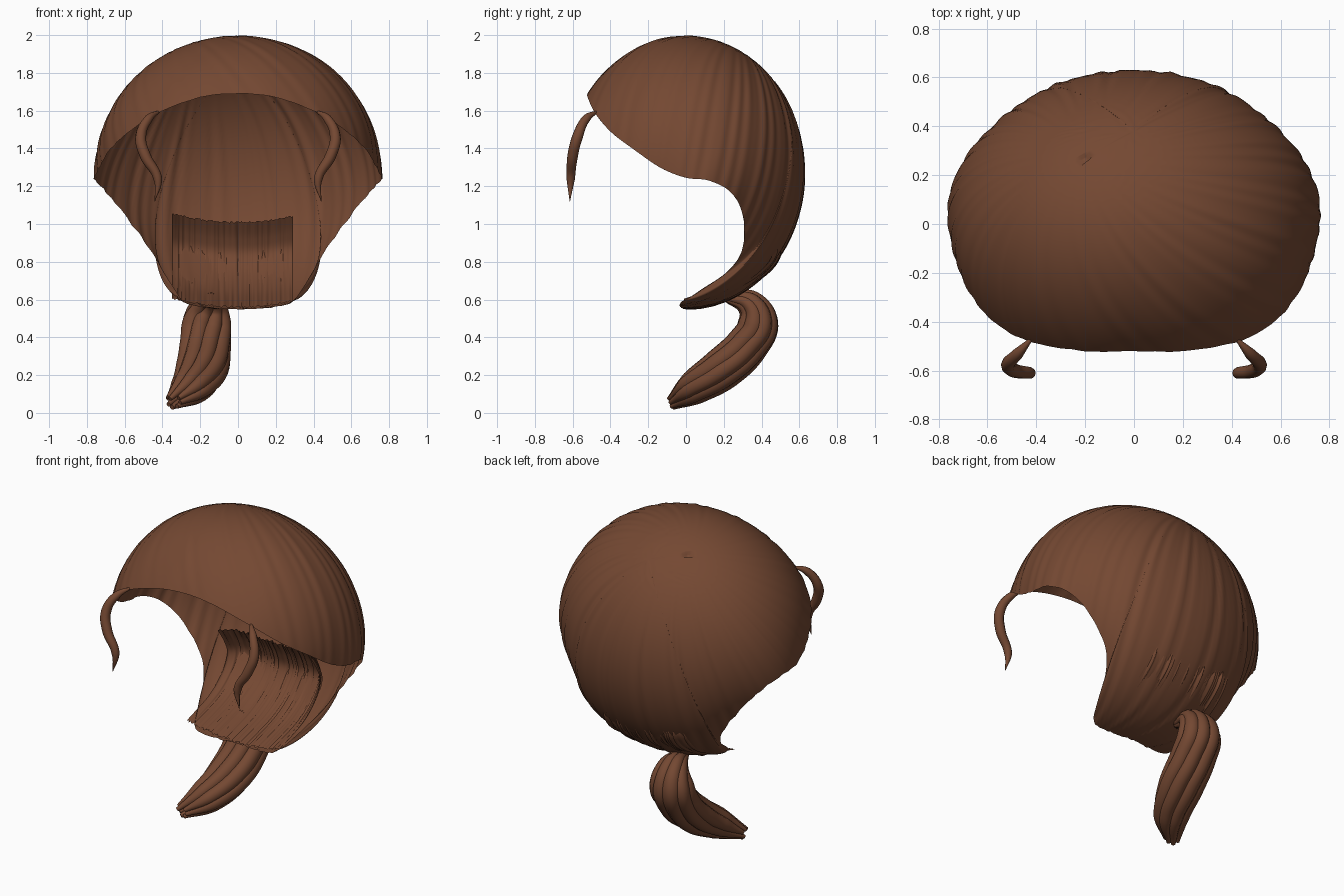
import bpy
import bmesh
import random
from math import sin, cos, pi, atan2, acos
from mathutils import Vector

random.seed(4)
default_cube = bpy.data.objects.get("Cube")
if default_cube:
    bpy.data.objects.remove(default_cube)

# Single hair colour
hair = bpy.data.materials.new("chestnut_brown")
hair.use_nodes = True
colour = (0.175, 0.065, 0.032, 1)
hair.diffuse_color = colour
shader = hair.node_tree.nodes["Principled BSDF"]
shader.inputs["Base Color"].default_value = colour
shader.inputs["Roughness"].default_value = 0.7


def mesh_object(name, bm):
    bmesh.ops.recalc_face_normals(bm, faces=bm.faces)
    for face in bm.faces:
        face.smooth = True
    mesh = bpy.data.meshes.new(name)
    bm.to_mesh(mesh)
    bm.free()
    mesh.materials.append(hair)
    obj = bpy.data.objects.new(name, mesh)
    bpy.context.collection.objects.link(obj)


def bridge(bm, first, second, closed):
    count = len(first)
    for i in range(count if closed else count - 1):
        j = (i + 1) % count
        bm.faces.new((first[i], first[j], second[j], second[i]))


def spline_point(points, i, t, closed=False):
    """Smooth interpolation between points i and i + 1."""
    n = len(points)
    pick = lambda k: points[k % n] if closed else points[max(0, min(n - 1, k))]
    a, b, c, d = (pick(i + k) for k in (-1, 0, 1, 2))
    return (b * 2 + (c - a) * t + (a * 2 - b * 5 + c * 4 - d) * t * t
            + (b * 3 - a - c * 3 + d) * t ** 3) * 0.5


def tapered_lock(name, points, radii, thickness):
    curve = bpy.data.curves.new(name, "CURVE")
    curve.dimensions = "3D"
    curve.bevel_depth = thickness
    curve.bevel_resolution = 3
    curve.resolution_u = 8
    curve.use_fill_caps = True
    spline = curve.splines.new("BEZIER")
    spline.bezier_points.add(len(points) - 1)
    for knot, point, radius in zip(spline.bezier_points, points, radii):
        knot.co = point
        knot.radius = radius
        knot.handle_left_type = knot.handle_right_type = "AUTO"
    curve.materials.append(hair)
    obj = bpy.data.objects.new(name, curve)
    bpy.context.collection.objects.link(obj)


# Cap: ellipsoid sheet running from the back of the crown to a shaped rim
centre = Vector((0, 0, 1.27))
size = Vector((0.76, 0.63, 0.726))
half_rim = [(0, -.52, 1.69), (.2, -.52, 1.67), (.43, -.48, 1.585), (.58, -.395, 1.485),
            (.68, -.27, 1.39), (.735, -.13, 1.295), (.76, 0, 1.245), (.755, .12, 1.23),
            (.7, .235, 1.17), (.6, .3, 1.05), (.47, .3, .87), (.395, .22, .75),
            (.33, .07, .645), (.27, -.03, .58), (.14, -.02, .555), (0, 0, .55)]
rim = [Vector(p) for p in half_rim]
rim += [Vector((-p.x, p.y, p.z)) for p in rim[-2:0:-1]]
rim = [spline_point(rim, i, k / 9, True) for i in range(len(rim)) for k in range(9)]

# Strands radiate from the crown whorl
whorl = Vector((-.27, .43, .87)).normalized()
side = whorl.cross(Vector((0, 1, 0))).normalized()
ahead = side.cross(whorl)


def strand_relief(d):
    away = acos(max(-1, min(1, d.dot(whorl))))
    turn = atan2(d.dot(ahead), d.dot(side)) + 0.25 * away
    wave = sin(turn * 43) + 0.7 * sin(turn * 61 + 1) + 0.6 * sin(turn * 27 + 2)
    pit = -0.03 if away < 0.03 else 0
    return 0.0042 * wave * min(1, away) * (0.65 + 0.35 * d.y) + pit


start = Vector((0, 0.6, 0.8))
bm = bmesh.new()
rings = 60
loops = []
targets = []
for point in rim:
    local = point - centre
    local = Vector(local[k] / size[k] for k in range(3))
    targets.append((local.normalized(), local.length))
for ring in range(1, rings + 1):
    t = ring / rings
    loop = []
    for target, length in targets:
        d = start.slerp(target, t)
        reach = 1 + (length - 1) * t ** 4 + strand_relief(d)
        loop.append(bm.verts.new(centre + d * reach * size))
    loops.append(loop)
tip = bm.verts.new(centre + start * size)
for i, vert in enumerate(loops[0]):
    bm.faces.new((tip, vert, loops[0][(i + 1) % len(rim)]))
for first, second in zip(loops, loops[1:]):
    bridge(bm, first, second, True)
mesh_object("hair_cap", bm)

# Nape panel: grooved sheet lining the inside, with ends folded forward
profile = [Vector(p) for p in ((0, .42, 1.01), (0, .47, .92), (0, .485, .83),
                               (0, .41, .73), (0, .25, .635), (0, -.01, .56))]
bm = bmesh.new()
columns = []
for i in range(91):
    u = i / 45 - 1
    x = -0.03 + 0.32 * u
    fold = max(0, abs(u) - 0.8) / 0.2
    groove = random.choice((0, 0, 0, .008, .018)) * (1 + 0.5 * fold)
    trim = random.uniform(-.006, .006)
    column = []
    for k in range(len(profile) - 1):
        for step in range(6 if k < len(profile) - 2 else 7):
            along = (k + step / 6) / (len(profile) - 1)
            p = spline_point(profile, k, step / 6)
            p.y += groove - 0.35 * x * x * (1 - along) - 0.08 * fold * (1 - along ** 2)
            p.z += 0.38 * x * x + trim * abs(1 - 2 * along)
            p.x = x
            column.append(bm.verts.new(p))
    columns.append(column)
for first, second in zip(columns, columns[1:]):
    bridge(bm, first, second, False)
mesh_object("nape_panel", bm)

# Loose locks framing the face
lock_path = [(.41, -.46, 1.6), (.475, -.53, 1.555), (.515, -.575, 1.46),
             (.49, -.6, 1.36), (.425, -.61, 1.24), (.44, -.615, 1.12)]
for name, sign in (("left_face_lock", 1), ("right_face_lock", -1)):
    tapered_lock(name, [(sign * x, y, z) for x, y, z in lock_path],
                 (0.15, 0.8, 1, 1, 0.8, 0.05), 0.029)

# Ponytail: a core with twisting strands laid around it
tail = [Vector(p) for p in ((-.14, .22, .61), (-.15, .335, .58), (-.165, .38, .48),
                            (-.17, .325, .365), (-.19, .19, .235), (-.25, .04, .135),
                            (-.35, -.075, .055))]
spread = (0.2, 0.6, 0.95, 1, 1, 0.8, 0.4)
tapered_lock("ponytail_core", tail[:-1], (.3, .7, 1, 1, .95, .5), 0.075)
strands = 8
for s in range(strands):
    path = []
    for i, p in enumerate(tail):
        along = (tail[min(i + 1, 6)] - tail[max(i - 1, 0)]).normalized()
        across = Vector((1, 0, 0))
        across = (across - along * across.dot(along)).normalized()
        depth = along.cross(across)
        angle = 2 * pi * s / strands + 0.16 * i
        path.append(p + (across * cos(angle) * 0.09 + depth * sin(angle) * 0.065) * spread[i])
    path[-1] += (path[-1] - path[-2]) * random.uniform(-.3, .1)
    tapered_lock("ponytail_strand_" + str(s + 1), path,
                 (0.3, 0.75, 1, 1, 1, 0.8, 0.25), random.uniform(.045, .054))
